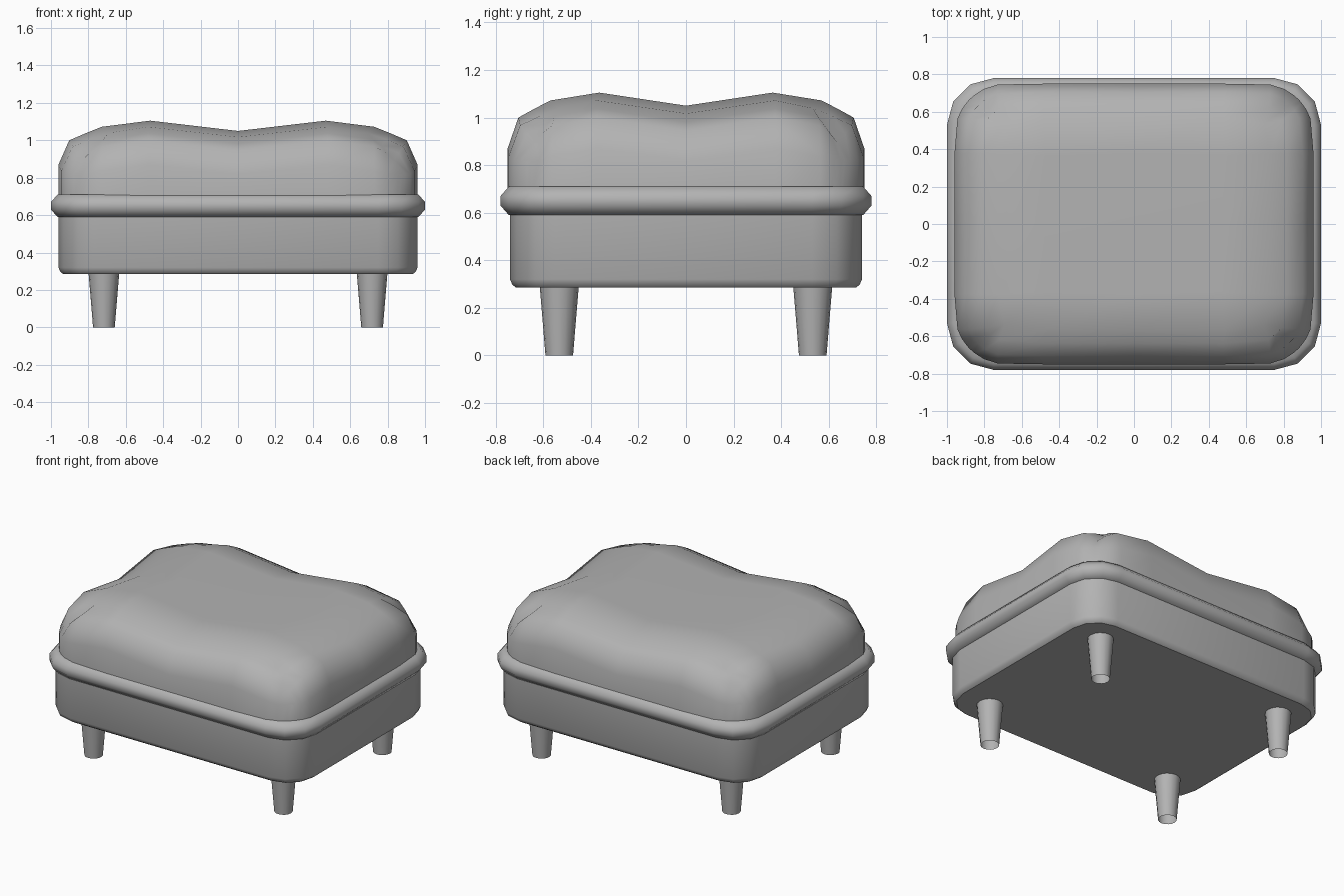
import bpy, bmesh, math

if "Cube" in bpy.data.objects:
    bpy.data.objects.remove(bpy.data.objects["Cube"], do_unlink=True)

# One plain grey upholstery colour
grey = bpy.data.materials.new("warm_grey")
grey.use_nodes = True
colour = (0.45, 0.45, 0.45, 1)
grey.diffuse_color = colour
grey.node_tree.nodes["Principled BSDF"].inputs["Base Color"].default_value = colour

CORE_X, CORE_Y = 0.75, 0.53   # centres of the rounded corners


def finish(name, bm, angle):
    """Turn a bmesh into a smooth-shaded object."""
    bmesh.ops.recalc_face_normals(bm, faces=bm.faces)
    mesh = bpy.data.meshes.new(name)
    bm.to_mesh(mesh)
    bm.free()
    mesh.materials.append(grey)
    ob = bpy.data.objects.new(name, mesh)
    bpy.context.collection.objects.link(ob)
    bpy.ops.object.select_all(action='DESELECT')
    ob.select_set(True)
    bpy.context.view_layer.objects.active = ob
    bpy.ops.object.shade_smooth_by_angle(angle=math.radians(angle))
    return ob


def outline(radius, segments=3):
    """Rounded rectangle, counter-clockwise."""
    pts = []
    for quarter, (sx, sy) in enumerate(((1, 1), (-1, 1), (-1, -1), (1, -1))):
        for i in range(segments + 1):
            a = (quarter + i / segments) * math.pi / 2
            pts.append((sx * CORE_X + radius * math.cos(a),
                        sy * CORE_Y + radius * math.sin(a)))
    return pts


def loft(name, profile, closed, angle):
    """Stack rounded rectangles given as (corner radius, height)."""
    bm = bmesh.new()
    rings = [[bm.verts.new((x, y, z)) for x, y in outline(r)] for r, z in profile]
    pairs = list(zip(rings, rings[1:]))
    if closed:
        pairs.append((rings[-1], rings[0]))
    else:
        bm.faces.new(rings[0])
        bm.faces.new(rings[-1])
    for low, high in pairs:
        n = len(low)
        for i in range(n):
            j = (i + 1) % n
            bm.faces.new((low[i], low[j], high[j], high[i]))
    return finish(name, bm, angle)


# Base box with a softened bottom edge, and the piping band round it
loft("base", [(0.185, 0.285), (0.2, 0.297), (0.21, 0.32), (0.21, 0.65)], False, 35)
loft("piping_band", [(0.16, 0.59), (0.215, 0.59), (0.25, 0.63), (0.25, 0.67),
                     (0.215, 0.71), (0.16, 0.71)], True, 50)

# Cushion: four soft lobes with valleys along both axes
half = [(0, 0.055), (0.5, 0), (0.76, 0.033), (0.85, 0.068), (0.94, 0.105), (1, 0.235)]
steps = [(-u, d) for u, d in reversed(half[1:])] + half
WIDTH, DEPTH, ROUND = 0.96, 0.75, 0.28


def cushion_point(u, v):
    """Place a grid point, rounding the corners more toward the rim."""
    s = max(abs(u), abs(v))
    r = ROUND * s ** 3
    x, y = abs(u) * WIDTH, abs(v) * DEPTH
    cx, cy = s * WIDTH - r, s * DEPTH - r
    dx, dy = x - cx, y - cy
    if r > 0 and dx > 0 and dy > 0:
        k = max(dx, dy) / math.hypot(dx, dy)
        x, y = cx + dx * k, cy + dy * k
    return math.copysign(x, u), math.copysign(y, v)


bm = bmesh.new()
grid = []
for u, du in steps:
    row = []
    for v, dv in steps:
        x, y = cushion_point(u, v)
        row.append(bm.verts.new((x, y, max(1.105 - du - dv, 0.82))))
    grid.append(row)
last = len(steps) - 1
for i in range(last):
    for j in range(last):
        bm.faces.new((grid[i][j], grid[i + 1][j], grid[i + 1][j + 1], grid[i][j + 1]))
# Straight sides dropping behind the piping
rim = [e for e in bm.edges if e.is_boundary]
skirt = bmesh.ops.extrude_edge_only(bm, edges=rim)["geom"]
for vert in skirt:
    if isinstance(vert, bmesh.types.BMVert):
        vert.co.z = 0.65
finish("cushion", bm, 80)

# Four tapered legs, hollow at the foot
for side, sx in (("left", 1), ("right", -1)):
    for end, sy in (("front", -1), ("back", 1)):
        bm = bmesh.new()
        bmesh.ops.create_cone(bm, cap_ends=False, segments=16,
                              radius1=0.058, radius2=0.082, depth=0.29)
        bmesh.ops.translate(bm, verts=bm.verts, vec=(sx * 0.717, sy * 0.533, 0.145))
        finish(f"{end}_{side}_leg", bm, 35)
